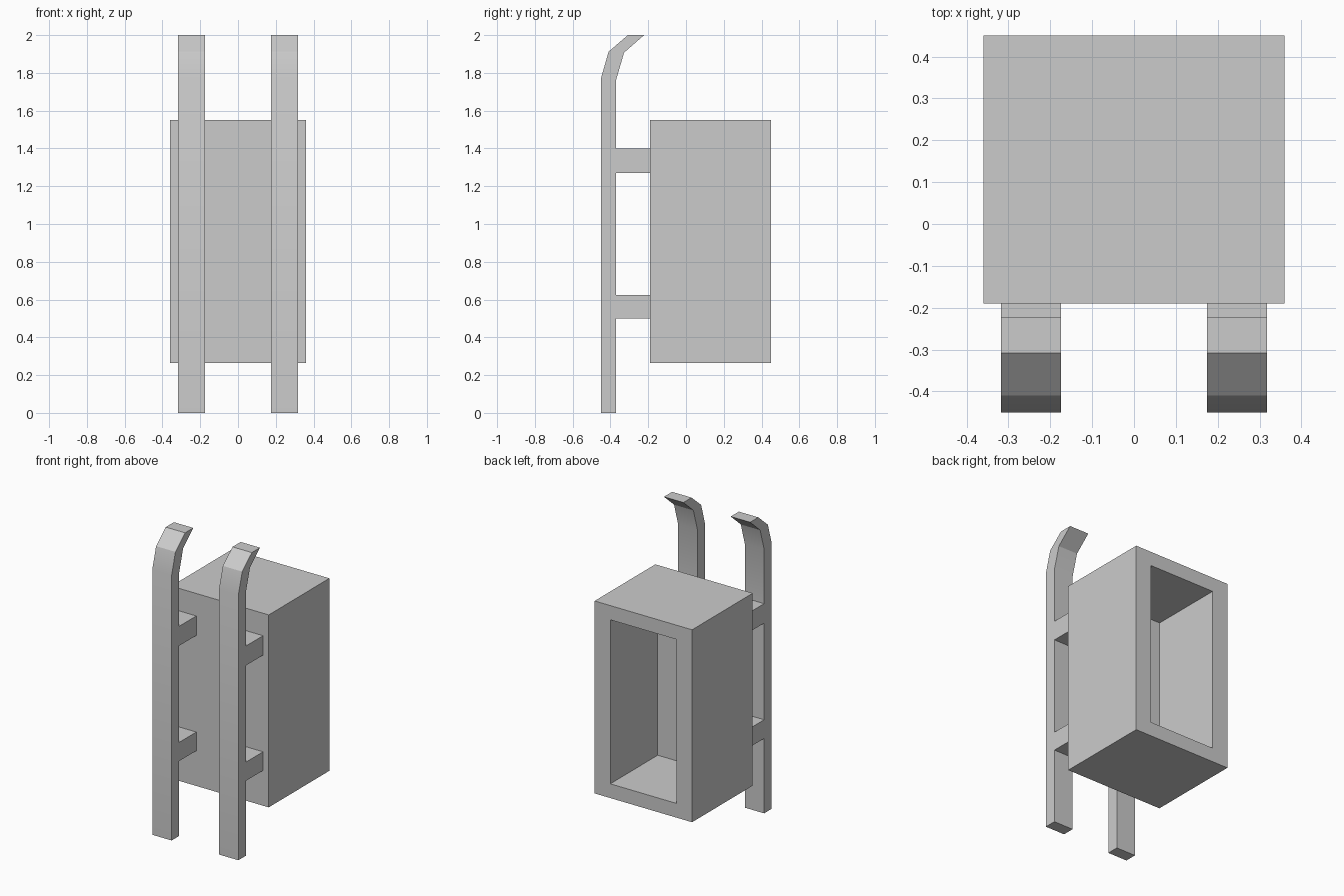
import bpy
import bmesh
import math

if "Cube" in bpy.data.objects:
    bpy.data.objects.remove(bpy.data.objects["Cube"])

grey = bpy.data.materials.new("plain grey")
grey.diffuse_color = (0.6, 0.6, 0.6, 1)
grey.use_nodes = True
grey.node_tree.nodes["Principled BSDF"].inputs["Base Color"].default_value = grey.diffuse_color


def finish(name, bm):
    bmesh.ops.recalc_face_normals(bm, faces=bm.faces)
    mesh = bpy.data.meshes.new(name)
    bm.to_mesh(mesh)
    bm.free()
    mesh.materials.append(grey)
    obj = bpy.data.objects.new(name, mesh)
    bpy.context.collection.objects.link(obj)
    return obj


# Hollow case, open at the back
def case(x, y0, y1, z0, z1, side, rim, depth):
    bm = bmesh.new()
    bmesh.ops.create_cube(bm, size=1)
    for v in bm.verts:
        v.co = (v.co.x * 2 * x,
                y1 if v.co.y > 0 else y0,
                z1 if v.co.z > 0 else z0)
    bm.normal_update()
    back = max(bm.faces, key=lambda f: f.normal.y)
    zc = (z0 + z1) / 2

    # Inset the opening with its own side and top margins
    bmesh.ops.inset_region(bm, faces=[back], thickness=0.05)
    for v in back.verts:
        v.co.x = math.copysign(x - side, v.co.x)
        v.co.z = zc + math.copysign((z1 - z0) / 2 - rim, v.co.z - zc)

    # Push the opening inwards
    pushed = bmesh.ops.extrude_discrete_faces(bm, faces=[back])["faces"][0]
    for v in pushed.verts:
        v.co.y -= depth
    return finish("case", bm)


case(0.36, -0.19, 0.45, 0.265, 1.55, side=0.116, rim=0.095, depth=0.5)

# Side profile (y, z) of a rail with hooked top and two brackets to the case
PROFILE = [(-0.45, 0), (-0.45, 1.772), (-0.41, 1.912), (-0.308, 2),
           (-0.222, 2), (-0.328, 1.907), (-0.37, 1.763),
           (-0.37, 1.4), (-0.19, 1.4), (-0.19, 1.27), (-0.37, 1.27),
           (-0.37, 0.625), (-0.19, 0.625), (-0.19, 0.5), (-0.37, 0.5),
           (-0.37, 0)]


def rail(name, x0, x1):
    bm = bmesh.new()
    face = bm.faces.new([bm.verts.new((x0, y, z)) for y, z in PROFILE])
    new = bmesh.ops.extrude_face_region(bm, geom=[face])["geom"]
    for v in new:
        if isinstance(v, bmesh.types.BMVert):
            v.co.x = x1
    obj = finish(name, bm)
    bpy.ops.object.select_all(action='DESELECT')
    obj.select_set(True)
    bpy.context.view_layer.objects.active = obj
    bpy.ops.object.shade_smooth_by_angle(angle=math.radians(30))


rail("right_rail", 0.175, 0.318)
rail("left_rail", -0.318, -0.175)
